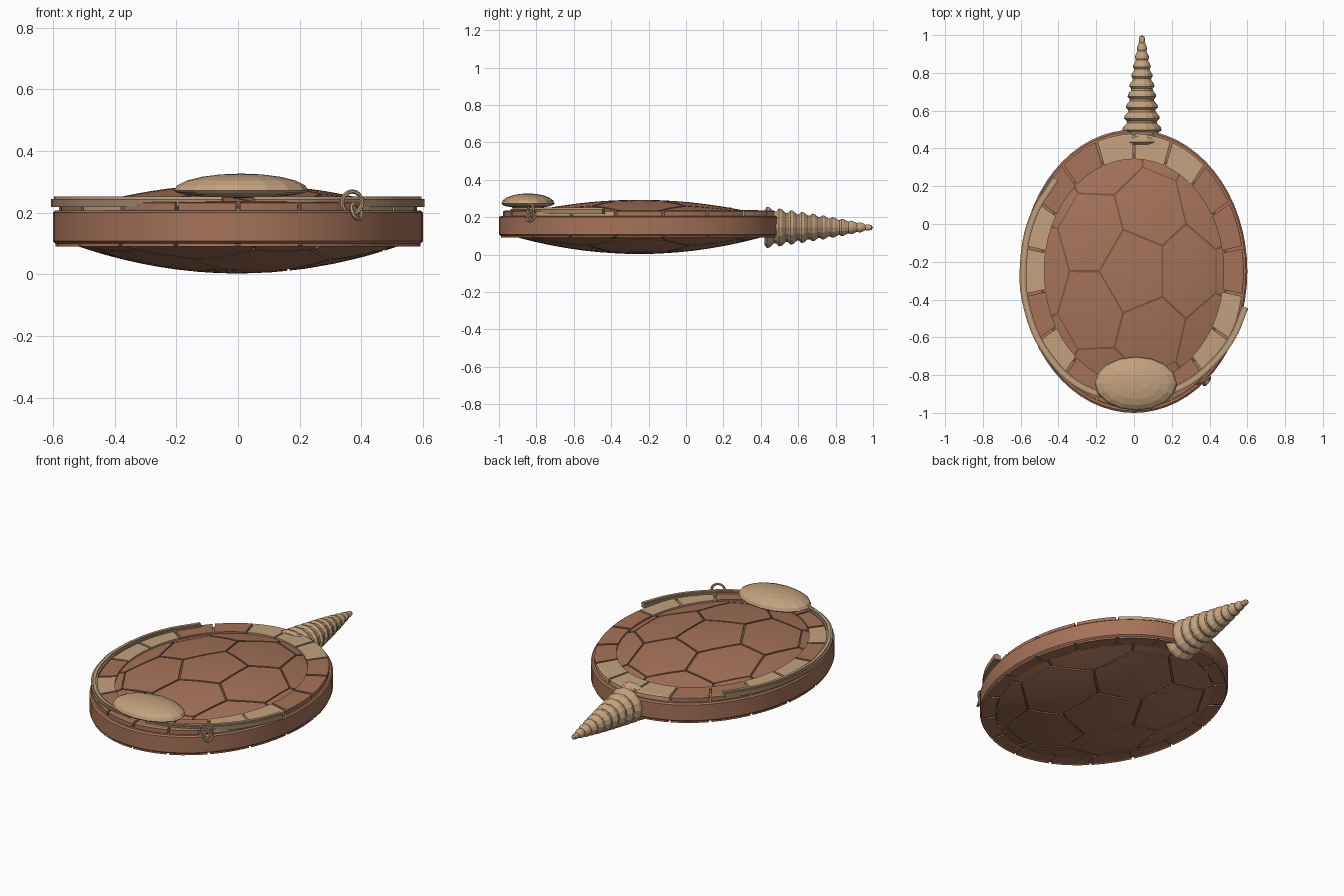
import bpy, bmesh, math
from mathutils import Vector

if "Cube" in bpy.data.objects:
    bpy.data.objects.remove(bpy.data.objects["Cube"])

def mat(name, c):
    m = bpy.data.materials.new(name)
    m.diffuse_color = (*c, 1)
    m.use_nodes = True
    m.node_tree.nodes["Principled BSDF"].inputs["Base Color"].default_value = m.diffuse_color
    return m

BROWN = mat("brown", (0.38, 0.17, 0.10))
TAN = mat("tan", (0.55, 0.36, 0.21))
DARK = mat("seam", (0.20, 0.09, 0.055))
OLIVE = mat("strap_brown", (0.36, 0.24, 0.15))

def finish(bm, name, m, smooth=False):
    bmesh.ops.recalc_face_normals(bm, faces=bm.faces)
    me = bpy.data.meshes.new(name)
    bm.to_mesh(me)
    bm.free()
    ob = bpy.data.objects.new(name, me)
    bpy.context.collection.objects.link(ob)
    me.materials.append(m)
    if smooth:
        bpy.ops.object.select_all(action='DESELECT')
        ob.select_set(True)
        bpy.context.view_layer.objects.active = ob
        bpy.ops.object.shade_smooth_by_angle(angle=math.radians(35))
    return ob

# oval polar coordinates of the shell
def P(r, deg):
    a = math.radians(deg)
    return (r * math.cos(a), -0.25 + 1.25 * r * math.sin(a))

def radius(x, y):
    return math.hypot(x, (y + 0.25) / 1.25)

def oval_lathe(name, prof, m, n=64, cap=True):
    bm = bmesh.new()
    rings = [[bm.verts.new((*P(r, 360 * i / n), z)) for i in range(n)] for r, z in prof]
    for a, b in zip(rings, rings[1:]):
        for i in range(n):
            j = (i + 1) % n
            bm.faces.new((a[i], a[j], b[j], b[i]))
    if cap:
        bm.faces.new(rings[0])
        bm.faces.new(rings[-1])
    return finish(bm, name, m, True)

def z_top(r):
    return 0.293 - 0.066 * (r / 0.48) ** 2

def z_bot(r):
    return 0.003 + 0.092 * (r / 0.53) ** 2

# rim wall and the two domes under the scutes
oval_lathe("rim_wall", [(0.52, 0.1), (0.592, 0.1), (0.6, 0.108), (0.6, 0.2),
                        (0.592, 0.207), (0.46, 0.207)], BROWN)
rs = [0.02 + 0.06 * i for i in range(9)]
oval_lathe("upper_dome", [(r, z_top(r) - 0.007) for r in rs], DARK)
oval_lathe("lower_dome", [(r, z_bot(r) + 0.007) for r in rs] + [(0.54, 0.105)], DARK)

# curved scute plate with a thin skirt
def scute(name, pts, zf, skirt, m, gap=0.006):
    c = sum((Vector(p) for p in pts), Vector((0, 0))) / len(pts)
    bm = bmesh.new()
    vs = []
    for p in pts:
        d = Vector(p) - c
        vs.append(bm.verts.new((*(c + d * (1 - gap / d.length)), 0)))
    f = bm.faces.new(vs)
    bmesh.ops.poke(bm, faces=[f])
    bmesh.ops.subdivide_edges(bm, edges=bm.edges[:], cuts=2, use_grid_fill=True)
    for v in bm.verts:
        v.co.z = zf(radius(v.co.x, v.co.y))
    rim = [e for e in bm.edges if e.is_boundary]
    ex = bmesh.ops.extrude_edge_only(bm, edges=rim)
    for v in ex['geom']:
        if isinstance(v, bmesh.types.BMVert):
            v.co.z += skirt
    finish(bm, name, m, True)

# pentagon in the middle, five hexagons round it, edge scutes outside
def shell(prefix, zf, skirt, s):
    a, b, c, d = 0.185 * s, 0.34 * s, 0.445 * s, 0.485 * s
    scute(prefix + "_centre", [P(a, 72 * k + 36) for k in range(5)], zf, skirt, BROWN)
    for k in range(5):
        t = 72 * k + 36
        scute(f"{prefix}_hex_{k}", [P(a, t), P(b, t), P(c, t + 24), P(c, t + 48),
                                    P(b, t + 72), P(a, t + 72)], zf, skirt, BROWN)
        scute(f"{prefix}_edge_{k}", [P(b, t), P(c, t - 24), P(d, t - 23), P(d, t - 8),
                                     P(d, t + 8), P(d, t + 23), P(c, t + 24)], zf, skirt, BROWN)
        scute(f"{prefix}_border_{k}", [P(c, t + 24), P(d, t + 24), P(d, t + 36),
                                       P(d, t + 48), P(c, t + 48)], zf, skirt, BROWN, 0.003)

shell("upper", z_top, -0.013, 1.0)
shell("lower", z_bot, 0.013, 1.09)

# ring of border tiles, above and below
def tile(name, a0, a1, r0, r1, z0, z1, zi, m):
    bm = bmesh.new()
    cols = []
    for i in range(4):
        t = a0 + (a1 - a0) * i / 3
        cols.append([bm.verts.new((*P(r, t), z)) for r, z in
                     ((r0, z0), (r1, z0), (r1, z1 - 0.004), (r1 - 0.007, z1), (r0, zi))])
    for p, q in zip(cols, cols[1:]):
        for i in range(5):
            j = (i + 1) % 5
            bm.faces.new((p[i], p[j], q[j], q[i]))
    bm.faces.new(cols[0])
    bm.faces.new(cols[-1])
    finish(bm, name, m)

TANS = {0, 3, 4, 6, 11, 12, 16, 17}
for k in range(18):
    t = 90 + 20 * k
    m = TAN if k in TANS else BROWN
    tile(f"upper_tile_{k}", t + 0.6, t + 19.4, 0.475, 0.582, 0.2, 0.235, 0.238, m)
    tile(f"lower_tile_{k}", t + 0.6, t + 19.4, 0.525, 0.592, 0.11, 0.094, 0.092, BROWN)

# flat straps running back from the front clasp
def strap(name, pts, w, z0, z1, m):
    cu = bpy.data.curves.new(name + "_path", 'CURVE')
    cu.dimensions = '3D'
    sp = cu.splines.new('BEZIER')
    sp.bezier_points.add(len(pts) - 1)
    for bp, p in zip(sp.bezier_points, pts):
        bp.co = (*p, 0)
        bp.handle_left_type = bp.handle_right_type = 'AUTO'
    sp.resolution_u = 5
    ob = bpy.data.objects.new(name + "_path", cu)
    me = bpy.data.meshes.new_from_object(ob)
    line = [v.co.copy() for v in me.vertices]
    bpy.data.objects.remove(ob)
    bm = bmesh.new()
    rings = []
    for i, p in enumerate(line):
        d = (line[min(i + 1, len(line) - 1)] - line[max(i - 1, 0)]).normalized()
        n = Vector((-d.y, d.x, 0)) * w / 2
        rings.append([bm.verts.new((p.x + n.x * s, p.y + n.y * s, z))
                      for s, z in ((-1, z0), (1, z0), (1, z1), (-1, z1))])
    for a, b in zip(rings, rings[1:]):
        for i in range(4):
            j = (i + 1) % 4
            bm.faces.new((a[i], a[j], b[j], b[i]))
    bm.faces.new(rings[0])
    bm.faces.new(rings[-1])
    finish(bm, name, m)

left = [(-0.415, 0.24), (-0.53, 0.05), (-0.585, -0.2), (-0.565, -0.45),
        (-0.45, -0.70), (-0.26, -0.87), (-0.05, -0.92)]
right = [(0.05, -0.92), (0.25, -0.86), (0.41, -0.74), (0.52, -0.6), (0.588, -0.44)]
for side, pts in (("left", left), ("right", right)):
    strap(side + "_strap", pts, 0.036, 0.218, 0.245, OLIVE)
    strap(side + "_strap_ridge", pts, 0.016, 0.24, 0.252, TAN)

# domed clasp at the front
bm = bmesh.new()
bmesh.ops.create_uvsphere(bm, u_segments=16, v_segments=10, radius=1)
for v in bm.verts:
    x, y, z = v.co
    v.co = (0.01 + 0.218 * x, -0.845 + 0.142 * y, 0.272 + (0.055 if z > 0 else 0.024) * z)
finish(bm, "front_clasp", TAN)

# pair of small linked rings on the right strap
for i, (p, rot, R) in enumerate((((0.37, -0.83, 0.233), (90, 0, 25), 0.036),
                                 ((0.385, -0.83, 0.205), (70, 15, 50), 0.026))):
    bpy.ops.mesh.primitive_torus_add(location=p, rotation=[math.radians(q) for q in rot],
        major_radius=R, minor_radius=0.007, major_segments=16, minor_segments=6)
    o = bpy.context.object
    o.name = f"link_ring_{i}"
    o.data.materials.append(TAN)

# ridged tapering spike at the back
prof = [(0.0, 0.42)]
y, N = 0.42, 11
for i in range(N):
    h = 0.062 - 0.0022 * i
    r = 0.107 * (1 - i / N) ** 0.95 + 0.006
    prof += [(r * 0.86, y), (r, y + h * 0.2), (r * 0.97, y + h * 0.45), (r * 0.76, y + h * 0.8)]
    y += h
s = (1.0 - 0.42) / (y - 0.42)
prof = [(r, 0.42 + (q - 0.42) * s) for r, q in prof] + [(0.0, 1.0)]
bm = bmesh.new()
n = 14
rings = [[bm.verts.new((0.042 + r * math.cos(2 * math.pi * i / n), q,
                        0.145 + r * math.sin(2 * math.pi * i / n))) for i in range(n)]
         for r, q in prof]
for a, b in zip(rings, rings[1:]):
    for i in range(n):
        j = (i + 1) % n
        bm.faces.new((a[i], a[j], b[j], b[i]))
bmesh.ops.remove_doubles(bm, verts=bm.verts, dist=0.0001)
finish(bm, "rear_spike", TAN)
